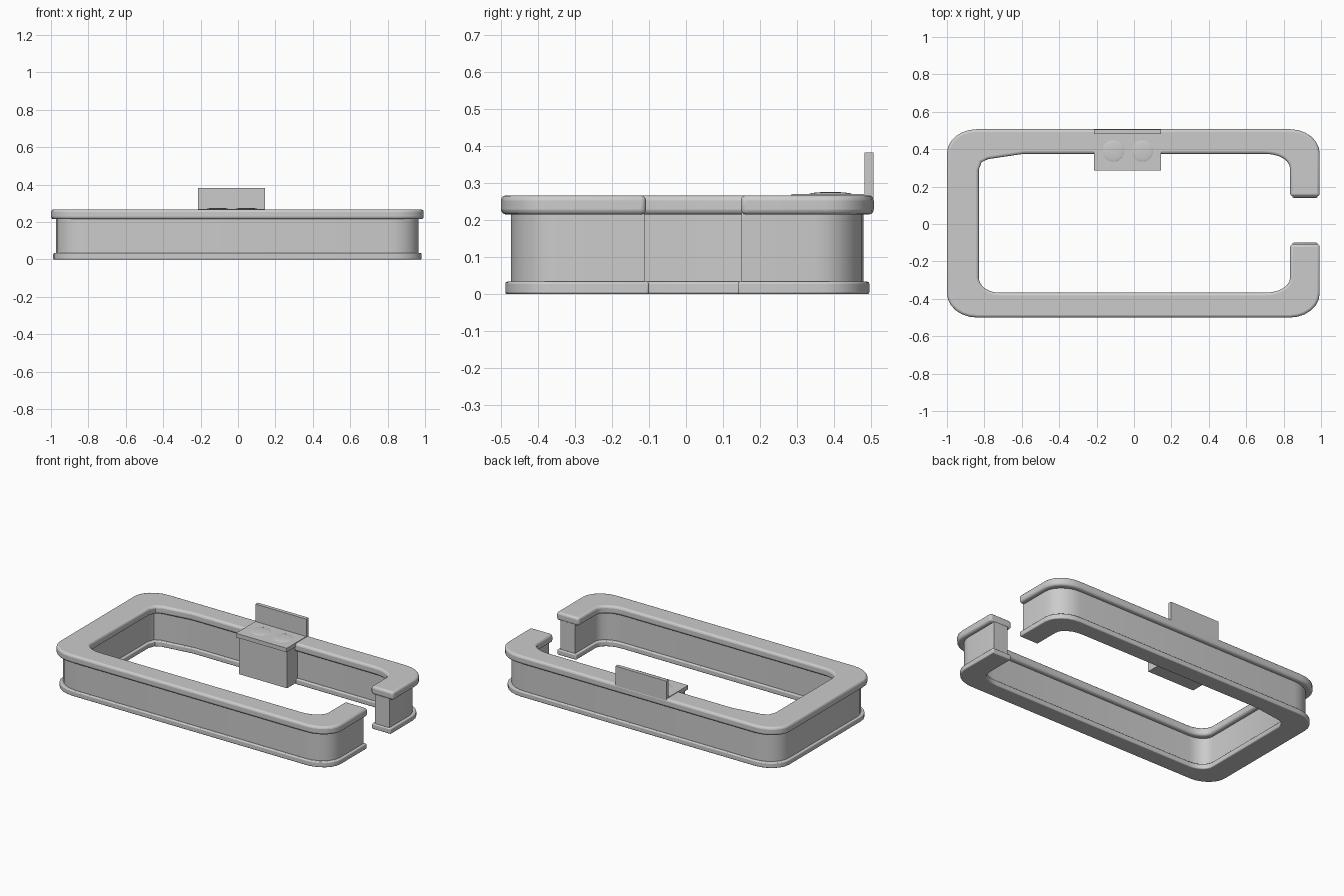
import bpy, bmesh
from math import sin, cos, pi, radians

old = bpy.data.objects.get("Cube")
if old:
    bpy.data.objects.remove(old)

grey = bpy.data.materials.new("light grey")
grey.use_nodes = True
colour = (0.6, 0.6, 0.6, 1)
grey.diffuse_color = colour
grey.node_tree.nodes["Principled BSDF"].inputs["Base Color"].default_value = colour


def finish(obj, bevel=0):
    obj.data.materials.clear()
    obj.data.materials.append(grey)
    if bevel:
        mod = obj.modifiers.new("soft edges", 'BEVEL')
        mod.width, mod.segments = bevel, 3
        mod.limit_method, mod.angle_limit = 'ANGLE', radians(50)
    bpy.ops.object.select_all(action='DESELECT')
    obj.select_set(True)
    bpy.context.view_layer.objects.active = obj
    bpy.ops.object.shade_smooth_by_angle(angle=radians(40))


def corner(x, y, rx, ry, steps=6):
    """Quarter ellipse in the quadrant of (x, y), counterclockwise."""
    sx, sy = (1 if x > 0 else -1), (1 if y > 0 else -1)
    pts = []
    for i in range(steps + 1):
        a = i / steps * pi / 2
        pts.append((x - sx * rx * (1 - cos(a)), y - sy * ry * (1 - sin(a))))
    return pts if sx * sy > 0 else pts[::-1]


def c_outline(d, back_end, front_end):
    """C-shaped plan, narrowed by d on its outer and inner sides."""
    outer = [(0.993 - d, back_end)]
    for x, y in ((0.993 - d, 0.507 - d), (-1 + d, 0.507 - d),
                 (-1 + d, -0.5 + d), (0.993 - d, -0.5 + d)):
        outer += corner(x, y, 0.16, 0.13)
    outer.append((0.993 - d, front_end))
    inner = [(0.835 + d, back_end)]
    inner += corner(0.835 + d, 0.375 + d, 0.13, 0.08)
    # The back corner has a long shallow taper
    inner += [(-0.59, 0.375 + d), (-0.78 - d, 0.347 + d),
              (-0.815 - d, 0.33 + d), (-0.83 - d, 0.29 + d)]
    inner += corner(-0.83 - d, -0.367 - d, 0.11, 0.08)
    inner += corner(0.835 + d, -0.367 - d, 0.13, 0.08)
    inner.append((0.835 + d, front_end))
    return outer + inner[::-1]


def slab(name, outline, z0, z1, bevel=0):
    bm = bmesh.new()
    face = bm.faces.new([bm.verts.new((x, y, z0)) for x, y in outline])
    top = bmesh.ops.extrude_face_region(bm, geom=[face])["geom"]
    bmesh.ops.translate(bm, vec=(0, 0, z1 - z0),
                        verts=[v for v in top if isinstance(v, bmesh.types.BMVert)])
    bmesh.ops.recalc_face_normals(bm, faces=bm.faces)
    mesh = bpy.data.meshes.new(name)
    bm.to_mesh(mesh)
    bm.free()
    obj = bpy.data.objects.new(name, mesh)
    bpy.context.collection.objects.link(obj)
    finish(obj, bevel)


def box(name, x0, x1, y0, y1, z0, z1):
    slab(name, [(x0, y0), (x1, y0), (x1, y1), (x0, y1)], z0, z1)


# Counter body: plinth, recessed wall and overhanging worktop
slab("plinth", c_outline(0.012, 0.14, -0.1), 0, 0.034, 0.006)
slab("counter_wall", c_outline(0.028, 0.15, -0.112), 0.03, 0.22)
slab("worktop", c_outline(0, 0.148, -0.108), 0.215, 0.267, 0.014)

# Service unit on the back run
box("unit_cabinet", -0.2, 0.14, 0.295, 0.42, 0.01, 0.26)
box("unit_top", -0.215, 0.145, 0.285, 0.506, 0.245, 0.271)
box("unit_backsplash", -0.215, 0.145, 0.482, 0.506, 0.26, 0.382)

# Low round domes on the unit
for side, x in (("right", -0.11), ("left", 0.045)):
    bpy.ops.mesh.primitive_uv_sphere_add(segments=32, ring_count=16, radius=1,
                                         location=(x, 0.39, 0.27))
    dome = bpy.context.object
    dome.name = side + "_dome"
    dome.scale = (0.058, 0.058, 0.006)
    finish(dome)
